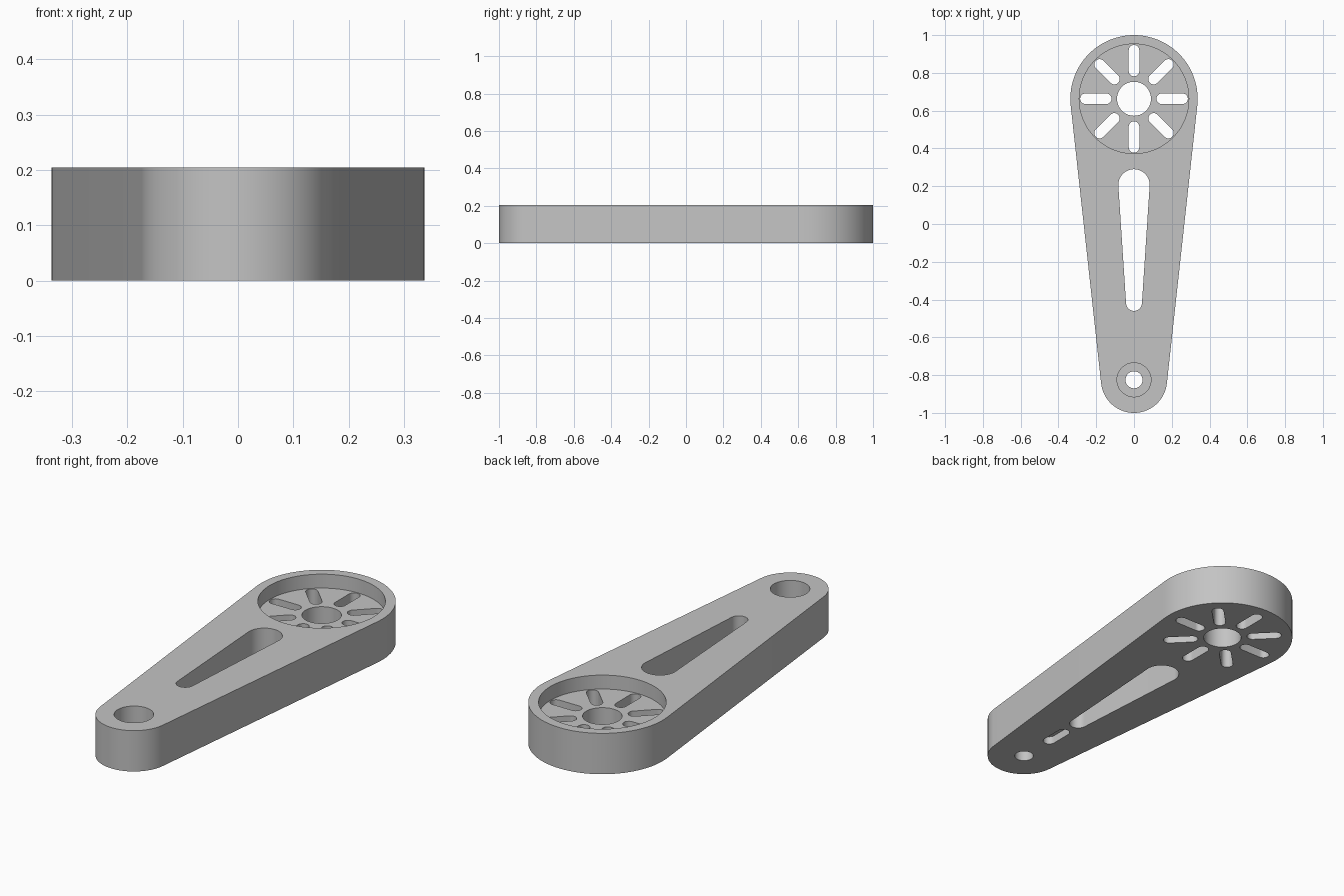
import bpy
import bmesh
from math import acos, cos, sin, pi, radians

if "Cube" in bpy.data.objects:
    bpy.data.objects.remove(bpy.data.objects["Cube"])

HEIGHT = 0.205
HUB_Y, PIVOT_Y = 0.663, -0.825
OVER = 0.05          # how far cutters reach past the surface

grey = bpy.data.materials.new("light grey")
grey.use_nodes = True
colour = (0.55, 0.55, 0.55, 1)
grey.diffuse_color = colour
grey.node_tree.nodes["Principled BSDF"].inputs["Base Color"].default_value = colour


def arc(y, r, start, end, steps):
    return [(r * cos(start + (end - start) * i / steps),
             y + r * sin(start + (end - start) * i / steps)) for i in range(steps + 1)]


def tapered_outline(y_low, r_low, y_high, r_high, steps=48):
    """Two round ends joined by their common tangents."""
    tilt = pi / 2 - acos((r_low - r_high) / (y_high - y_low))
    return (arc(y_high, r_high, tilt, pi - tilt, steps)
            + arc(y_low, r_low, pi - tilt, 2 * pi + tilt, steps))


def circle_outline(y, r, steps=96):
    return arc(y, r, 0, 2 * pi, steps)[:-1]


def prism(name, outline, z_low, z_high):
    bm = bmesh.new()
    base = bm.faces.new([bm.verts.new((x, y, z_low)) for x, y in outline])
    top = bmesh.ops.extrude_face_region(bm, geom=[base])["geom"]
    for v in top:
        if isinstance(v, bmesh.types.BMVert):
            v.co.z = z_high
    bmesh.ops.recalc_face_normals(bm, faces=bm.faces)
    mesh = bpy.data.meshes.new(name)
    bm.to_mesh(mesh)
    bm.free()
    mesh.materials.append(grey)
    obj = bpy.data.objects.new(name, mesh)
    bpy.context.collection.objects.link(obj)
    return obj


# Tapered arm body
arm = prism("lever_arm", tapered_outline(PIVOT_Y, 0.175, HUB_Y, 0.337), 0, HEIGHT)

# Hub recess, hub bore, long window, pivot bore with counterbore, underside pocket
through = (-OVER, HEIGHT + OVER)
cutters = [
    prism("hub_recess", circle_outline(HUB_Y, 0.29), 0.135, HEIGHT + OVER),
    prism("hub_bore", circle_outline(HUB_Y, 0.09), *through),
    prism("window", tapered_outline(-0.418, 0.042, 0.207, 0.083), *through),
    prism("pivot_counterbore", circle_outline(PIVOT_Y, 0.09), 0.07, HEIGHT + OVER),
    prism("pivot_bore", circle_outline(PIVOT_Y, 0.045), *through),
    prism("underside_pocket", tapered_outline(-0.635, 0.03, -0.53, 0.03, 16), -OVER, 0.04),
]

# Eight radial slots around the hub
for i in range(8):
    slot = prism("hub_slot", tapered_outline(0.147, 0.028, 0.257, 0.028, 16), *through)
    slot.location.y = HUB_Y
    slot.rotation_euler.z = radians(45 * i)
    cutters.append(slot)

for cutter in cutters:
    cutter.hide_render = True
    mod = arm.modifiers.new(cutter.name, "BOOLEAN")
    mod.operation = "DIFFERENCE"
    mod.solver = "EXACT"
    mod.object = cutter

# Bake the cuts and drop the cutters
bpy.context.view_layer.update()
graph = bpy.context.evaluated_depsgraph_get()
cut_mesh = bpy.data.meshes.new_from_object(arm.evaluated_get(graph))
arm.modifiers.clear()
arm.data = cut_mesh
for cutter in cutters:
    bpy.data.objects.remove(cutter)

bpy.ops.object.select_all(action="DESELECT")
arm.select_set(True)
bpy.context.view_layer.objects.active = arm
bpy.ops.object.shade_smooth_by_angle(angle=radians(30))
